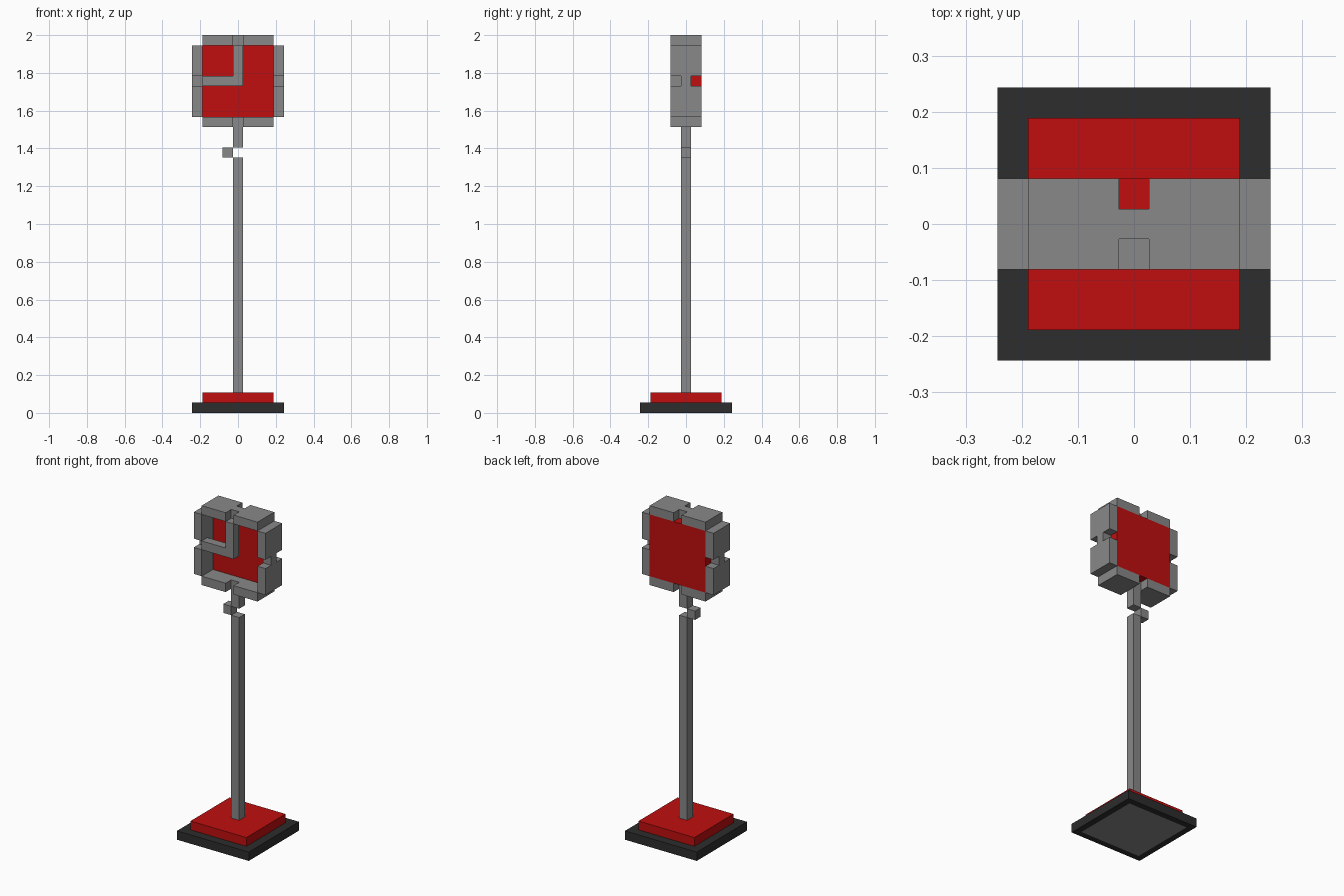
import bpy, bmesh, math
from mathutils import Matrix

if "Cube" in bpy.data.objects:
    bpy.data.objects.remove(bpy.data.objects["Cube"])

U = 2 / 37                 # one block
FACE_Z = 32.5              # dial centre height, in blocks


def material(name, color):
    m = bpy.data.materials.new(name)
    m.use_nodes = True
    m.diffuse_color = (*color, 1)
    m.node_tree.nodes["Principled BSDF"].inputs["Base Color"].default_value = (*color, 1)
    return m


GREY = material("grey", (0.246, 0.246, 0.246))
RED = material("red", (0.527, 0.0045, 0.0045))
BLACK = material("black", (0.026, 0.026, 0.026))


def prism(name, outline, low, high, mat, transform=Matrix()):
    """Extrude an xy outline from z = low to z = high (block units)."""
    bm = bmesh.new()
    base = bm.faces.new([bm.verts.new((x, y, low)) for x, y in outline])
    top = bmesh.ops.extrude_face_region(bm, geom=[base])["geom"]
    verts = [g for g in top if isinstance(g, bmesh.types.BMVert)]
    bmesh.ops.translate(bm, verts=verts, vec=(0, 0, high - low))
    bmesh.ops.transform(bm, matrix=Matrix.Scale(U, 4) @ transform, verts=bm.verts)
    bmesh.ops.recalc_face_normals(bm, faces=bm.faces)
    mesh = bpy.data.meshes.new(name)
    bm.to_mesh(mesh)
    bm.free()
    mesh.materials.append(mat)
    obj = bpy.data.objects.new(name, mesh)
    bpy.context.collection.objects.link(obj)
    return obj


def box(name, x, y, z, mat):
    outline = [(x[0], y[0]), (x[1], y[0]), (x[1], y[1]), (x[0], y[1])]
    return prism(name, outline, z[0], z[1], mat)


# Stepped base with a grey inlaid underside
slab = box("base_slab", (-4.5, 4.5), (-4.5, 4.5), (0, 1), BLACK)
slab.data.materials.append(GREY)
bm = bmesh.new()
bm.from_mesh(slab.data)
under = min(bm.faces, key=lambda f: f.calc_center_median().z)
bmesh.ops.inset_region(bm, faces=[under], thickness=U)
under.material_index = 1
bm.to_mesh(slab.data)
bm.free()
box("base_step", (-3.5, 3.5), (-3.5, 3.5), (1, 2), RED)

# Post with one block shifted sideways
box("post", (-0.5, 0.5), (-0.5, 0.5), (2, 25), GREY)
box("post_side_block", (-1.5, -0.5), (-0.5, 0.5), (25, 26), GREY)
box("post_neck", (-0.5, 0.5), (-0.5, 0.5), (26, 28), GREY)

# Dial frame: four bars, each notched in the middle at front and back
quarter = [(0.5, 0.5), (0.5, 1.5), (3.5, 1.5)]
right = quarter + [(x, -y) for x, y in reversed(quarter)]
bar = right + [(-x, y) for x, y in reversed(right)]
for i, side in enumerate(("top", "left", "bottom", "right")):
    turn = Matrix.Translation((0, 0, FACE_Z)) @ Matrix.Rotation(i * math.pi / 2, 4, "Y")
    prism("frame_" + side, bar, 3.5, 4.5, GREY, turn)

# Dial plate closing the back of the frame
box("dial_plate", (-3.5, 3.5), (0.5, 1.5), (29, 36), RED)

# L-shaped pair of hands at the front of the frame
hands = [(-3.5, -0.5), (0.5, -0.5), (0.5, 3.5), (-0.5, 3.5), (-0.5, 0.5), (-3.5, 0.5)]
upright = Matrix.Translation((0, 0, FACE_Z)) @ Matrix.Rotation(math.pi / 2, 4, "X")
prism("hands", hands, 0.5, 1.5, GREY, upright)
